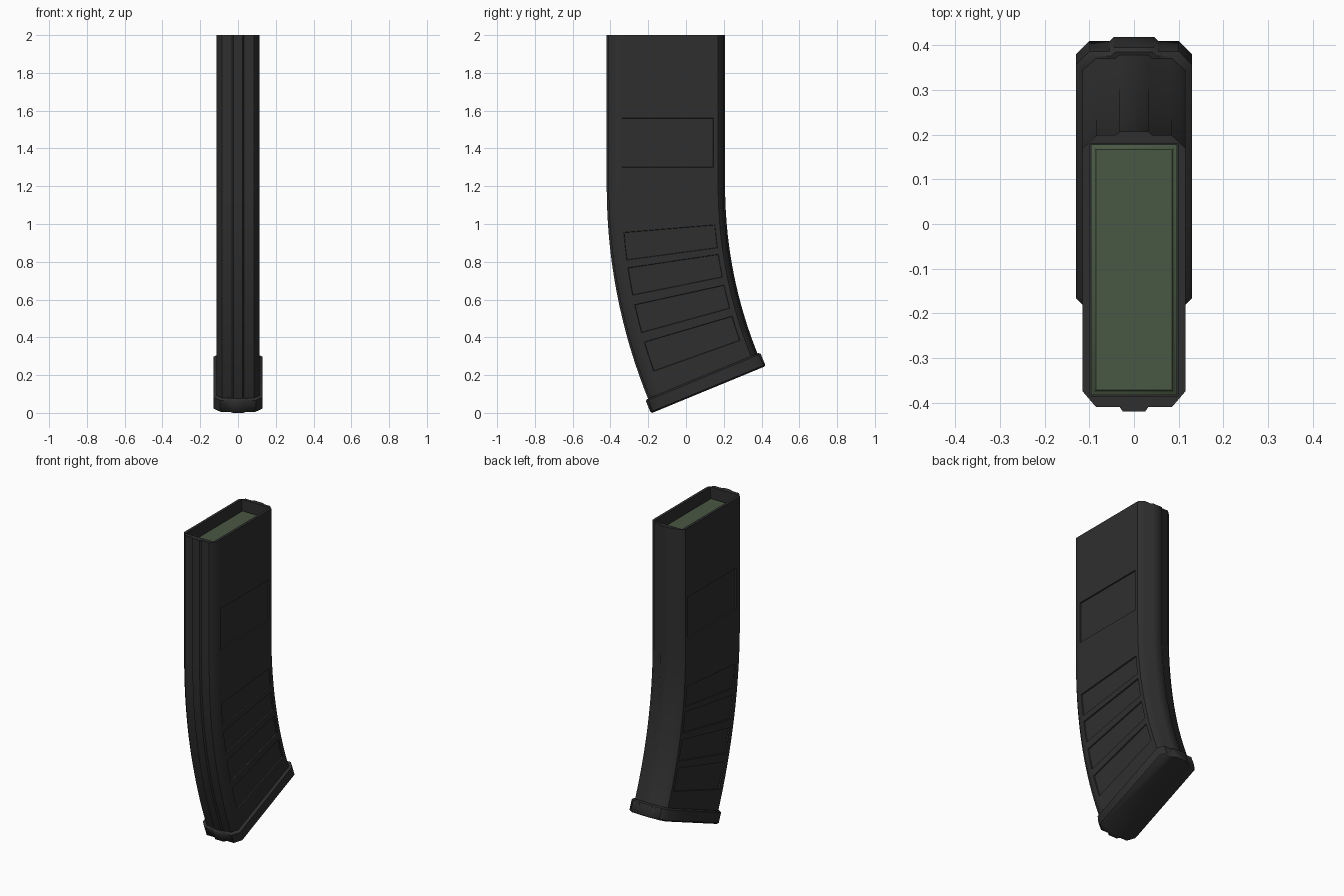
import bpy, bmesh, math

if "Cube" in bpy.data.objects:
    bpy.data.objects.remove(bpy.data.objects["Cube"])

CY, CZ = 2.58, 1.2          # centre of the curved lower half
END = 22.4                  # total bend in degrees


def material(name, rgb):
    m = bpy.data.materials.new(name)
    m.diffuse_color = (*rgb, 1)
    m.use_nodes = True
    m.node_tree.nodes["Principled BSDF"].inputs["Base Color"].default_value = m.diffuse_color
    return m


BLACK = material("black polymer", (0.028, 0.028, 0.028))
GREEN = material("olive green", (0.066, 0.096, 0.057))


def place(x, y, t, drop=0.0):
    """t < 0: straight part, -t above the bend; t >= 0: degrees along the bend."""
    if t < 0:
        return (x, y, CZ - t)
    a, r = math.radians(t), CY - y
    return (x, CY - r * math.cos(a) + drop * math.sin(a),
            CZ - r * math.sin(a) - drop * math.cos(a))


def mirrored(half):
    return half + [(-x, y) for x, y in reversed(half)]


def loft(bm, rings):
    """Skin closed rings and cap both ends; returns faces[ring][side]."""
    vs = [[bm.verts.new(p) for p in ring] for ring in rings]
    n = len(vs[0])
    faces = [[bm.faces.new((a[i], a[(i + 1) % n], b[(i + 1) % n], b[i])) for i in range(n)]
             for a, b in zip(vs, vs[1:])]
    bm.faces.new(vs[0])
    bm.faces.new(vs[-1])
    return faces


def finish(bm, name, mat):
    bmesh.ops.recalc_face_normals(bm, faces=bm.faces)
    me = bpy.data.meshes.new(name)
    bm.to_mesh(me)
    bm.free()
    me.materials.append(mat)
    ob = bpy.data.objects.new(name, me)
    bpy.context.collection.objects.link(ob)
    bpy.ops.object.select_all(action='DESELECT')
    ob.select_set(True)
    bpy.context.view_layer.objects.active = ob
    bpy.ops.object.shade_smooth_by_angle(angle=math.radians(44))
    return ob


# Body: ribbed section swept down a straight and then curved path
section = mirrored([(0.025, -0.42), (0.032, -0.41), (0.085, -0.41), (0.115, -0.375),
                    (0.115, -0.34), (0.115, 0.145), (0.115, 0.17), (0.085, 0.198),
                    (0.042, 0.198), (0.032, 0.207)])
stations = [-0.8, -0.36, -0.1, 0, 1.6, 3.2, 4.8, 6.25, 7.7, 8.5, 9.95, 11.4,
            12.4, 13.9, 15.4, 16.4, 18, 19.6, 21, END]
panels = [(-0.36, -0.1), (4.8, 7.7), (8.5, 11.4), (12.4, 15.4), (16.4, 19.6)]


def cavity(x, y):
    """Pull a section point onto the rectangular opening."""
    if abs(x) > 0.08:
        x = math.copysign(0.098, x)
    if y < -0.37:
        y = -0.385
    if y > 0.165:
        y = 0.18
    return x, y


bm = bmesh.new()
inner = [cavity(*p) for p in section]
rings = [[(x, y, z) for x, y in inner] for z in (1.87, 2.0)]
rings += [[place(x, y, t) for x, y in section] for t in stations]
faces = loft(bm, rings)
recessed = []
for k, (a, b) in enumerate(zip(stations, stations[1:])):
    if any(lo <= (a + b) / 2 <= hi for lo, hi in panels):
        recessed += [faces[k + 2][4], faces[k + 2][len(section) - 6]]
bmesh.ops.recalc_face_normals(bm, faces=bm.faces)
bm.normal_update()
# Sunken grip panels on both sides
bmesh.ops.inset_region(bm, faces=recessed, thickness=0.002, depth=-0.007,
                       use_even_offset=True, use_boundary=True)
bmesh.ops.remove_doubles(bm, verts=bm.verts, dist=0.0002)
finish(bm, "magazine_body", BLACK)

# Floor plate: wider section across the tilted lower end
plate = mirrored([(0.028, -0.435), (0.042, -0.423), (0.095, -0.423), (0.13, -0.385),
                  (0.13, 0.18), (0.1, 0.212), (0.055, 0.212), (0.045, 0.222)])
bm = bmesh.new()
loft(bm, [[place(x * sx, (y + 0.1) * sy - 0.1, END, d) for x, y in plate]
          for d, sx, sy in ((-0.02, 0.94, 0.975), (-0.012, 1, 1), (0.05, 1, 1), (0.058, 0.94, 0.98))])
finish(bm, "floor_plate", BLACK)

# Follower: green block with a stepped top inside the opening
bm = bmesh.new()
steps = [(0.0965, 1.86), (0.0965, 1.92), (0.09, 1.924), (0.085, 1.935)]
loft(bm, [[(sx * w, -0.1025 + sy * (w + 0.184), z)
           for sx, sy in ((-1, -1), (1, -1), (1, 1), (-1, 1))] for w, z in steps])
finish(bm, "follower", GREEN)
